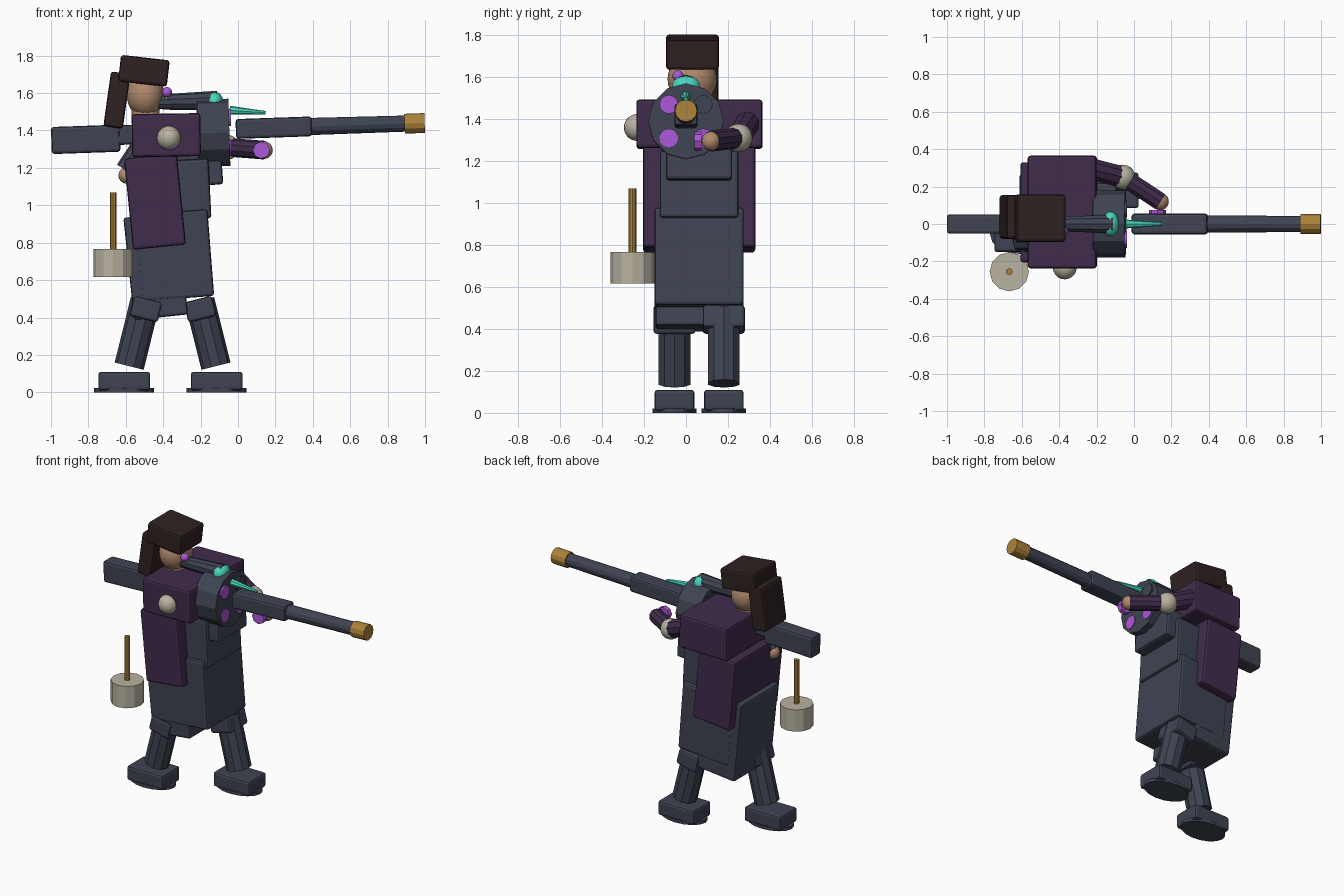
import bpy
import math
from mathutils import Vector

cube = bpy.data.objects.get("Cube")
if cube:
    bpy.data.objects.remove(cube, do_unlink=True)


def material(name, rgb):
    """Flat material from display 0-255 values, stored linear."""
    lin = [((c / 255 + 0.055) / 1.055) ** 2.4 for c in rgb] + [1]
    m = bpy.data.materials.new(name)
    m.use_nodes = True
    m.diffuse_color = lin
    m.node_tree.nodes["Principled BSDF"].inputs["Base Color"].default_value = lin
    return m


SLATE = material("slate", (62, 68, 82))
PLUM = material("plum", (64, 44, 76))
HAIR = material("dark_brown", (46, 34, 33))
SKIN = material("skin", (176, 138, 110))
BONE = material("bone", (184, 178, 160))
GOLD = material("brass", (172, 130, 58))
VIOLET = material("violet", (172, 88, 216))
TEAL = material("teal", (72, 214, 188))


def finish(name, mat):
    ob = bpy.context.object
    ob.name = ob.data.name = name
    ob.data.materials.append(mat)
    return ob


def box(name, mat, x, y, z, tilt=0, bevel=0.015):
    """Bevelled box from (min, max) ranges, tilted about y in degrees."""
    ends = (x, y, z)
    bpy.ops.mesh.primitive_cube_add(size=1, location=[(a + b) / 2 for a, b in ends])
    ob = finish(name, mat)
    ob.scale = [b - a for a, b in ends]
    bpy.ops.object.transform_apply(location=False, rotation=False, scale=True)
    ob.rotation_euler.y = math.radians(tilt)
    mod = ob.modifiers.new("bevel", "BEVEL")
    mod.width, mod.segments = bevel, 2
    return ob


def rod(name, mat, start, end, r1, r2=None, sides=10):
    """Straight or tapered rod between two points."""
    a, b = Vector(start), Vector(end)
    bpy.ops.mesh.primitive_cone_add(vertices=sides, radius1=r1,
                                    radius2=r1 if r2 is None else r2,
                                    depth=(b - a).length, location=(a + b) / 2)
    ob = finish(name, mat)
    ob.rotation_euler = (b - a).to_track_quat("Z", "Y").to_euler()
    return ob


def ball(name, mat, centre, size):
    """Smooth ball; size is a radius or three radii."""
    bpy.ops.mesh.primitive_uv_sphere_add(segments=20, ring_count=14, radius=1,
                                         location=centre)
    ob = finish(name, mat)
    ob.scale = (size,) * 3 if isinstance(size, float) else size
    bpy.ops.object.transform_apply(location=False, rotation=False, scale=True)
    bpy.ops.object.shade_smooth_by_angle()
    return ob


# Legs, knees and shoes: foot x, shin bottom x, shin top x, y
for side, fx, bx, tx, y, tilt in (("right", -0.61, -0.582, -0.495, -0.055, 14),
                                  ("left", -0.115, -0.118, -0.205, 0.18, -14)):
    rod(side + "_shin", SLATE, (bx, y, 0.14), (tx, y, 0.49), 0.08)
    box(side + "_knee", SLATE, (tx - 0.075, tx + 0.08), (y - 0.1, y + 0.1),
        (0.39, 0.5), tilt)
    box(side + "_shoe", SLATE, (fx - 0.137, fx + 0.14), (y - 0.095, y + 0.095),
        (0.01, 0.11))
    sole = rod(side + "_sole", SLATE, (fx, y, 0), (fx, y, 0.022), 1, sides=16)
    sole.scale = (0.16, 0.105, 1)

# Coat skirt, tail, torso and chest
box("coat_skirt", SLATE, (-0.53, -0.145), (-0.15, 0.275), (0.5, 0.965), -4.5)
box("coat_tail", SLATE, (-0.585, -0.295), (-0.145, 0.27), (0.4, 0.95), -6)
box("torso", SLATE, (-0.55, -0.15), (-0.125, 0.25), (0.92, 1.24), -3)
box("chest_plate", SLATE, (-0.45, -0.085), (-0.095, 0.22), (1.1, 1.3), -4)

# Cape and mantle
box("cape", PLUM, (-0.586, -0.302), (-0.205, 0.33), (0.775, 1.265), -5.7)
box("mantle", PLUM, (-0.567, -0.2), (-0.237, 0.365), (1.26, 1.49), -1)
ball("mantle_knob", BONE, (-0.37, -0.232, 1.36), 0.064)

# Head
rod("neck", SKIN, (-0.495, 0.03, 1.45), (-0.495, 0.03, 1.53), 0.075, sides=12)
ball("head", SKIN, (-0.495, 0.03, 1.59), (0.1, 0.118, 0.12))
box("hair_top", HAIR, (-0.634, -0.372), (-0.095, 0.157), (1.648, 1.79), 6.5)
box("hair_back", HAIR, (-0.7, -0.595), (-0.08, 0.155), (1.415, 1.71), 8)
ball("eye", VIOLET, (-0.38, -0.038, 1.605), 0.027)

# Left arm and hand
rod("left_upper_arm", PLUM, (-0.25, 0.3, 1.39), (-0.06, 0.25, 1.31), 0.06)
ball("left_cuff", BONE, (-0.06, 0.25, 1.31), 0.067)
rod("left_forearm", PLUM, (-0.05, 0.245, 1.31), (0.14, 0.12, 1.295), 0.05)
ball("left_hand", SKIN, (0.14, 0.12, 1.295), 0.046)
rod("hand_charm", VIOLET, (0.125, 0.04, 1.295), (0.125, 0.075, 1.295), 0.046, sides=8)

# Right arm and hand
rod("right_arm", SLATE, (-0.5, -0.1, 1.35), (-0.605, -0.1, 1.19), 0.05)
ball("right_hand", SKIN, (-0.595, -0.1, 1.16), 0.044)

# Long gun: stock, receiver, chambered drum and barrel
box("stock", SLATE, (-0.998, -0.63), (-0.052, 0.052), (1.28, 1.425), -2)
box("receiver", SLATE, (-0.66, -0.2), (-0.045, 0.045), (1.33, 1.435), -2)
rod("drum", SLATE, (-0.215, 0, 1.385), (-0.046, 0, 1.39), 0.18, sides=12)
for i, (y, z) in enumerate(((-1, 1), (-1, -1), (1, -1), (1, 1))):
    y, z = y * 0.082, 1.39 + z * 0.08
    rod("chamber_%d" % (i + 1), SLATE if i == 3 else VIOLET,
        (-0.222, y, z), (-0.037, y, z), 0.045, sides=12)
box("barrel_block", SLATE, (-0.012, 0.395), (-0.055, 0.055), (1.362, 1.468), -2)
rod("barrel", SLATE, (0.38, 0, 1.421), (0.9, 0, 1.437), 0.046, 0.043, 12)
rod("muzzle", GOLD, (0.89, 0, 1.436), (0.998, 0, 1.44), 0.053, sides=12)

# Sight on top with its gem and needle
rod("sight_body", SLATE, (-0.38, 0, 1.553), (-0.11, 0, 1.56), 0.042, 0.052)
rod("sight_tail", SLATE, (-0.52, 0, 1.545), (-0.38, 0, 1.553), 0.02, 0.042)
ball("sight_gem", TEAL, (-0.125, 0, 1.557), (0.045, 0.066, 0.05))
rod("needle", TEAL, (-0.045, 0, 1.508), (0.148, 0, 1.495), 0.024, 0.009, 8)

# Hanging mallet
rod("mallet_head", BONE, (-0.667, -0.255, 0.617), (-0.667, -0.255, 0.767), 0.105, sides=12)
rod("mallet_handle", GOLD, (-0.667, -0.255, 0.76), (-0.667, -0.255, 1.068), 0.018, sides=8)
